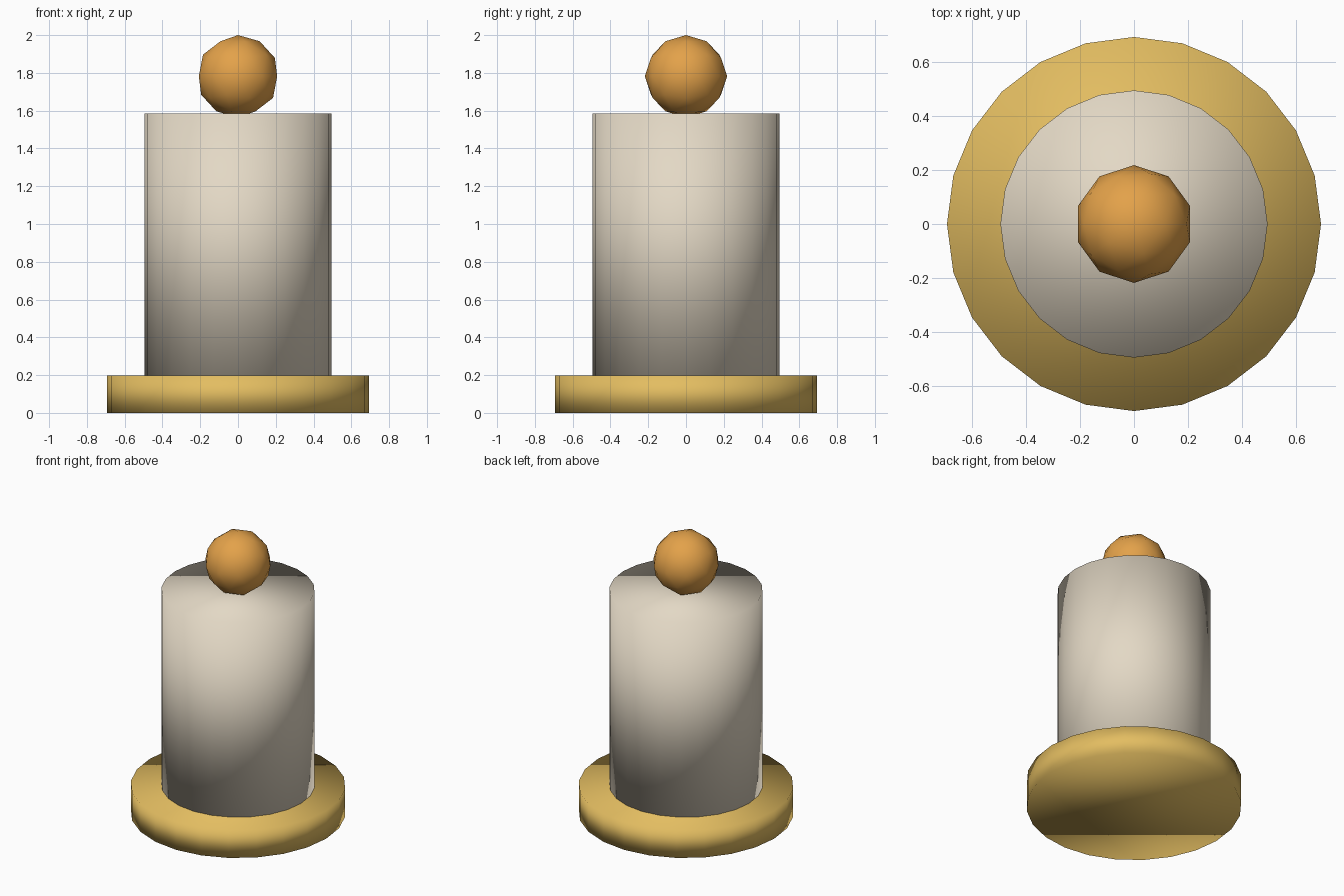
import bpy

cube = bpy.data.objects.get("Cube")
if cube:
    bpy.data.objects.remove(cube, do_unlink=True)


def make_material(name, rgb):
    mat = bpy.data.materials.new(name)
    mat.use_nodes = True
    color = (*rgb, 1.0)
    mat.diffuse_color = color
    mat.node_tree.nodes["Principled BSDF"].inputs["Base Color"].default_value = color
    return mat


def finish(name, mat):
    """Name the new part, colour it and shade it fully smooth."""
    obj = bpy.context.object
    obj.name = name
    obj.data.materials.append(mat)
    bpy.ops.object.shade_smooth()
    return obj


def disc(name, radius, bottom, top, mat):
    bpy.ops.mesh.primitive_cylinder_add(
        vertices=24, radius=radius, depth=top - bottom,
        location=(0, 0, (bottom + top) / 2))
    return finish(name, mat)


gold = make_material("gold", (0.77, 0.51, 0.12))
ivory = make_material("ivory", (0.77, 0.69, 0.56))
amber = make_material("amber", (0.77, 0.36, 0.068))

# Wide foot and tall column
disc("base", 0.693, 0, 0.198, gold)
disc("column", 0.495, 0.198, 1.584, ivory)

# Low-poly ball, slightly sunk into the column top
bpy.ops.mesh.primitive_ico_sphere_add(
    subdivisions=2, radius=0.218, location=(0, 0, 1.782))
finish("top_ball", amber)
